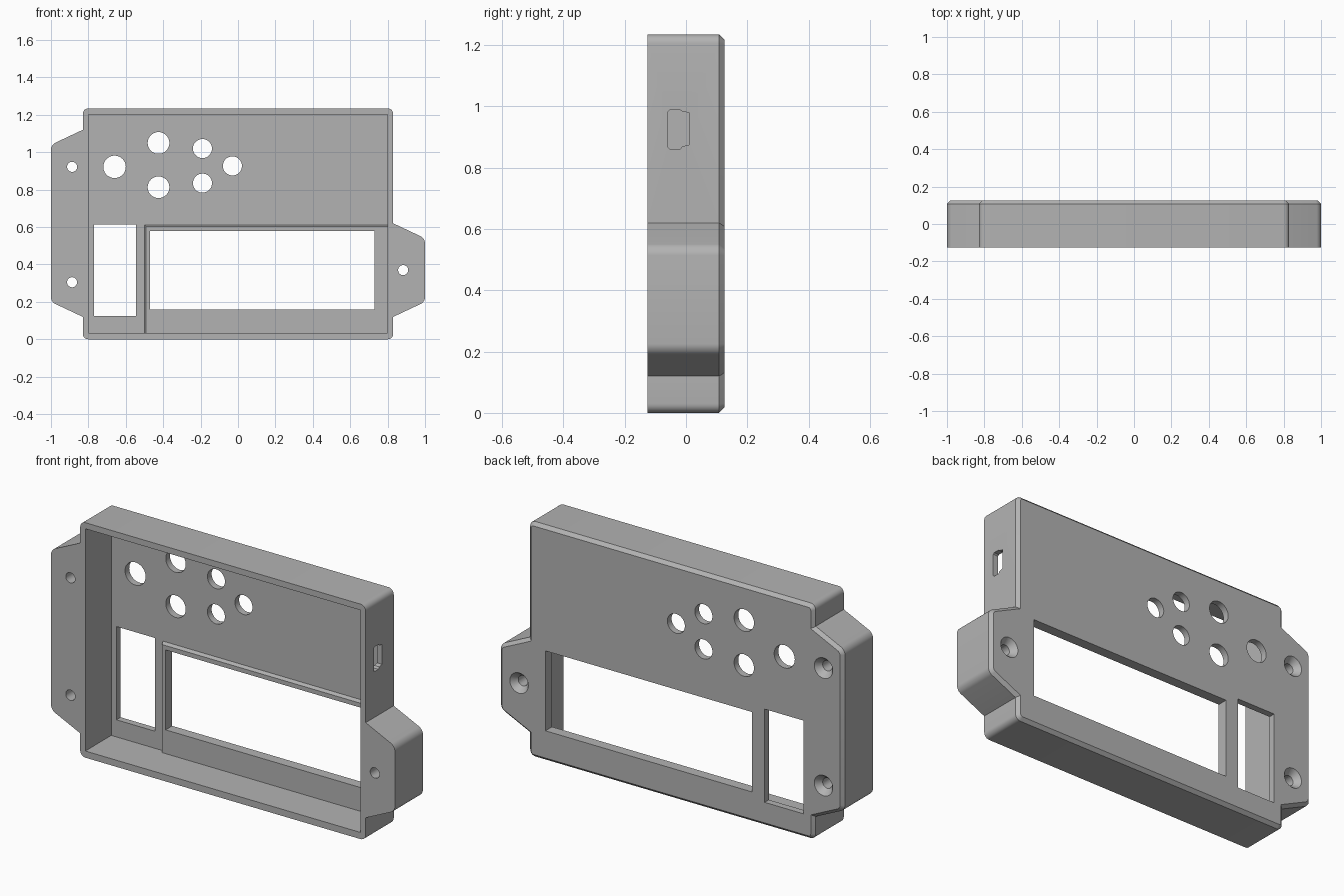
import bpy
import bmesh
import math
from mathutils import Matrix, Vector

if "Cube" in bpy.data.objects:
    bpy.data.objects.remove(bpy.data.objects["Cube"])

FRONT, BACK = -0.125, 0.125
FLOOR = 0.09       # inner face of the rear panel
PLATE = 0.07       # inner face of the raised display surround

grey = bpy.data.materials.new("plain grey")
grey.use_nodes = True
grey.diffuse_color = (0.45, 0.45, 0.45, 1)
grey.node_tree.nodes["Principled BSDF"].inputs["Base Color"].default_value = (0.45, 0.45, 0.45, 1)


def finish(bm, name):
    bmesh.ops.recalc_face_normals(bm, faces=bm.faces)
    mesh = bpy.data.meshes.new(name)
    bm.to_mesh(mesh)
    bm.free()
    mesh.materials.append(grey)
    obj = bpy.data.objects.new(name, mesh)
    bpy.context.collection.objects.link(obj)
    return obj


def prism(points, depth):
    """Closed prism from 3D outline points pushed along a depth vector."""
    bm = bmesh.new()
    face = bm.faces.new([bm.verts.new(p) for p in points])
    new = bmesh.ops.extrude_face_region(bm, geom=[face])["geom"]
    bmesh.ops.translate(bm, vec=depth,
                        verts=[v for v in new if isinstance(v, bmesh.types.BMVert)])
    bmesh.ops.recalc_face_normals(bm, faces=bm.faces)
    return bm


def block(name, x0, x1, y0, y1, z0, z1):
    corners = [(x0, y0, z0), (x1, y0, z0), (x1, y0, z1), (x0, y0, z1)]
    return finish(prism(corners, (0, y1 - y0, 0)), name)


def round_cutter(name, x, z, y0, y1, r0, r1):
    bm = bmesh.new()
    place = Matrix.Translation((x, (y0 + y1) / 2, z)) @ Matrix.Rotation(-math.pi / 2, 4, "X")
    bmesh.ops.create_cone(bm, cap_ends=True, segments=40, radius1=r0, radius2=r1,
                          depth=y1 - y0, matrix=place)
    return finish(bm, name)


def combine(target, tool, operation="DIFFERENCE"):
    mod = target.modifiers.new("cut", "BOOLEAN")
    mod.operation, mod.solver, mod.object = operation, "EXACT", tool
    bpy.context.view_layer.objects.active = target
    bpy.ops.object.modifier_apply(modifier=mod.name)
    bpy.data.objects.remove(tool)


# Outer housing with mounting ears
outline = [(-0.83, 0), (0.83, 0), (0.83, 0.12), (1, 0.2), (1, 0.54), (0.83, 0.62),
           (0.83, 1.235), (-0.83, 1.235), (-0.83, 1.12), (-1, 1.04), (-1, 0.2), (-0.83, 0.12)]
bm = prism([(x, FRONT, z) for x, z in outline], (0, BACK - FRONT, 0))


def depth_edges(test):
    return [e for e in bm.edges
            if abs(e.verts[0].co.y - e.verts[1].co.y) > 0.2 and test(e.verts[0].co)]


# Rounded corners, then the chamfer around the rear face
for radius, test in ((0.03, lambda c: c.z < 0.01 or c.z > 1.2),
                     (0.025, lambda c: abs(c.x) > 0.99)):
    bmesh.ops.bevel(bm, geom=depth_edges(test), offset=radius, segments=6,
                    profile=0.5, affect="EDGES", clamp_overlap=True)
rear = [e for e in bm.edges if all(v.co.y > BACK - 0.001 for v in e.verts)]
bmesh.ops.bevel(bm, geom=rear, offset=0.017, segments=1, affect="EDGES")
housing = finish(bm, "housing")

# Hollow interior
combine(housing, block("cavity", -0.8, 0.8, FRONT - 0.1, FLOOR, 0.035, 1.203))

# Raised display surround with sloped edges, sunk into the walls and floor
surround = block("display_surround", -0.503, 0.815, PLATE, FLOOR + 0.01, 0.02, 0.615)
for v in surround.data.vertices:
    if v.co.y < PLATE + 0.001:
        if v.co.x < 0:
            v.co.x += 0.012
        if v.co.z > 0.5:
            v.co.z -= 0.012
combine(housing, surround, "UNION")

# Rectangular windows
combine(housing, block("display_window", -0.47, 0.73, 0, 0.2, 0.16, 0.58))
combine(housing, block("side_window", -0.77, -0.545, 0, 0.2, 0.125, 0.615))

# Button holes
for x, z, r in ((-0.66, 0.922, 0.06), (-0.425, 1.05, 0.058), (-0.425, 0.813, 0.058),
                (-0.19, 1.02, 0.051), (-0.19, 0.835, 0.051), (-0.03, 0.927, 0.051)):
    combine(housing, round_cutter("button_hole", x, z, 0, 0.2, r, r))

# Countersunk screw holes in the ears
for x, z in ((-0.887, 0.922), (-0.887, 0.305), (0.883, 0.37)):
    combine(housing, round_cutter("screw_hole", x, z, -0.2, 0.2, 0.027, 0.027))
    combine(housing, round_cutter("countersink", x, z, 0.085, 0.135, 0.02, 0.062))

# Connector opening in the left wall
port = [(-0.052, 0.86), (-0.02, 0.86), (-0.012, 0.87), (0.01, 0.875), (0.01, 0.98),
        (-0.012, 0.983), (-0.02, 0.99), (-0.052, 0.99), (-0.058, 0.984), (-0.058, 0.866)]
combine(housing, finish(prism([(0.75, y, z) for y, z in port], Vector((0.15, 0, 0))), "port"))

# Smooth rounded surfaces while keeping crisp edges
bpy.ops.object.select_all(action="DESELECT")
housing.select_set(True)
bpy.context.view_layer.objects.active = housing
bpy.ops.object.shade_smooth_by_angle(angle=math.radians(25))
